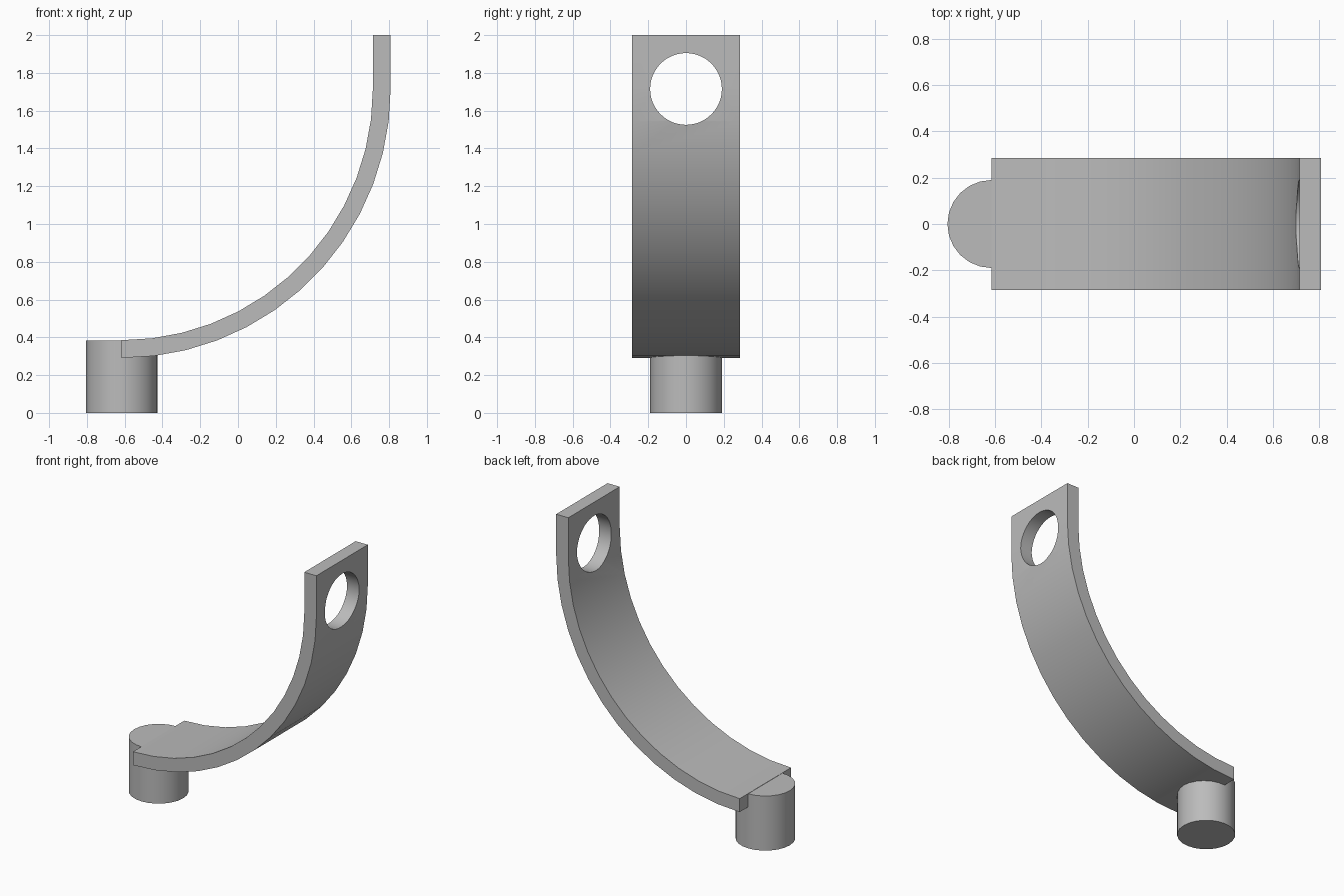
import bpy, bmesh
from math import sin, cos, pi, radians

cube = bpy.data.objects.get("Cube")
if cube:
    bpy.data.objects.remove(cube, do_unlink=True)

grey = bpy.data.materials.new("plain grey")
grey.use_nodes = True
GREY = (0.5, 0.5, 0.5, 1)
grey.diffuse_color = GREY
grey.node_tree.nodes["Principled BSDF"].inputs["Base Color"].default_value = GREY

CX, CZ = -0.616, 1.715        # centre of the bend
R_IN, R_OUT = 1.33, 1.424
HALF_W, PEG_R = 0.285, 0.19
STEPS = 13


def arc(radius):
    """Quarter bend from the level foot to the upright."""
    return [(CX + radius * sin(pi / 2 * i / STEPS),
             CZ - radius * cos(pi / 2 * i / STEPS)) for i in range(STEPS + 1)]


def cylinder(name, location, depth, sides, rotation=(0, 0, 0)):
    bpy.ops.mesh.primitive_cylinder_add(vertices=sides, radius=PEG_R, depth=depth,
                                        location=location, rotation=rotation)
    obj = bpy.context.object
    obj.name = name
    obj.data.materials.append(grey)
    return obj


def smooth(obj):
    bpy.ops.object.select_all(action="DESELECT")
    obj.select_set(True)
    bpy.context.view_layer.objects.active = obj
    bpy.ops.object.shade_smooth_by_angle(angle=radians(30))


# Curved strap: side profile extruded across its width
outline = arc(R_OUT) + [(CX + R_OUT, 2), (CX + R_IN, 2)] + arc(R_IN)[::-1]
bm = bmesh.new()
side = bm.faces.new([bm.verts.new((x, -HALF_W, z)) for x, z in outline])
ext = bmesh.ops.extrude_face_region(bm, geom=[side])
bmesh.ops.translate(bm, vec=(0, 2 * HALF_W, 0),
                    verts=[v for v in ext["geom"] if isinstance(v, bmesh.types.BMVert)])
bmesh.ops.recalc_face_normals(bm, faces=bm.faces)
mesh = bpy.data.meshes.new("curved_strap")
bm.to_mesh(mesh)
bm.free()
strap = bpy.data.objects.new("curved_strap", mesh)
bpy.context.collection.objects.link(strap)
mesh.materials.append(grey)

# Round hole through the upright end
cutter = cylinder("hole_cutter", (CX + R_IN, 0, CZ), 0.6, 48, (0, pi / 2, 0))
cutter.hide_render = True
cut = strap.modifiers.new("hole", "BOOLEAN")
cut.operation = "DIFFERENCE"
cut.solver = "EXACT"
cut.object = cutter
bpy.context.view_layer.objects.active = strap
bpy.ops.object.modifier_apply(modifier=cut.name)
bpy.data.objects.remove(cutter, do_unlink=True)
smooth(strap)

# Round peg under the level end, flush with the strap
PEG_H = CZ - R_IN - 0.002
peg = cylinder("foot_peg", (CX, 0, PEG_H / 2), PEG_H, 24)
smooth(peg)
